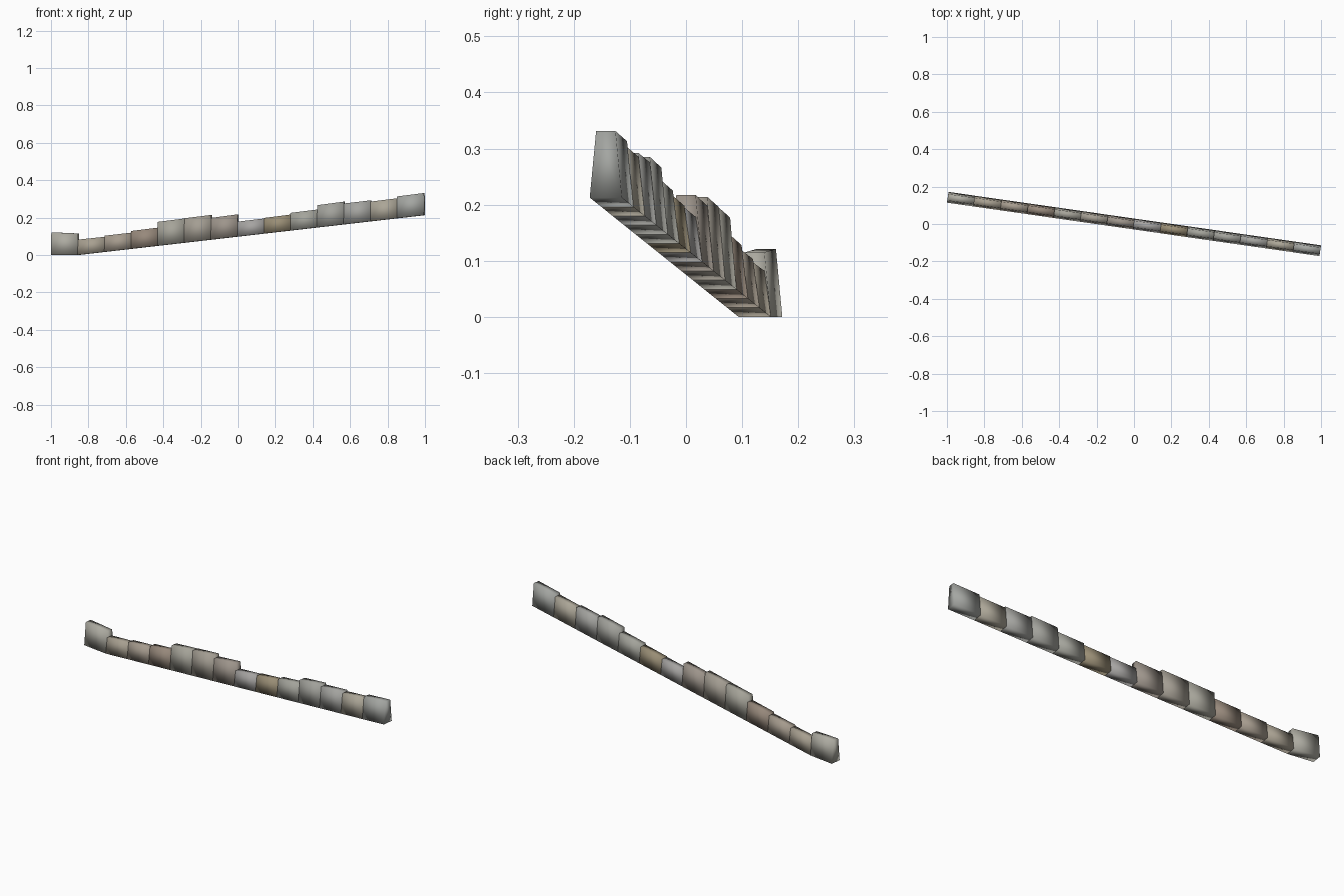
import bpy, bmesh
from mathutils import Vector

if "Cube" in bpy.data.objects:
    bpy.data.objects.remove(bpy.data.objects["Cube"])

# Row direction and the horizontal direction across the wall
ALONG = Vector((0.99, -0.142, 0)).normalized()
ACROSS = Vector((-ALONG.y, ALONG.x, 0))
HALF_LEN = 1.006
COUNT = 14
STEP = 2 * HALF_LEN / COUNT
BOTTOM_HALF, TOP_HALF = 0.029, 0.0175

# Top height at the left and right end, and colour of each stone
stones = [
    (0.121, 0.115, (0.42, 0.41, 0.36)),
    (0.082, 0.097, (0.39, 0.35, 0.28)),
    (0.103, 0.119, (0.38, 0.33, 0.27)),
    (0.128, 0.146, (0.31, 0.25, 0.20)),
    (0.177, 0.195, (0.38, 0.37, 0.32)),
    (0.196, 0.214, (0.37, 0.34, 0.29)),
    (0.198, 0.217, (0.34, 0.30, 0.26)),
    (0.178, 0.195, (0.38, 0.37, 0.36)),
    (0.198, 0.216, (0.32, 0.27, 0.18)),
    (0.225, 0.243, (0.37, 0.37, 0.33)),
    (0.266, 0.285, (0.36, 0.36, 0.33)),
    (0.275, 0.292, (0.37, 0.37, 0.35)),
    (0.285, 0.303, (0.41, 0.38, 0.31)),
    (0.313, 0.331, (0.37, 0.38, 0.36)),
]


def base_height(i):
    """Underside of the row: level under the first stone, then rising."""
    return max(0.0, (i - 1) * 0.2125 / (COUNT - 1))


def add_stone(i, top_left, top_right, colour):
    bm = bmesh.new()
    rings = []
    for end, top in ((i, top_left), (i + 1, top_right)):
        p = ALONG * (-HALF_LEN + end * STEP)
        z = base_height(end)
        section = ((-BOTTOM_HALF, z), (BOTTOM_HALF, z), (TOP_HALF, top), (-TOP_HALF, top))
        rings.append([bm.verts.new(p + ACROSS * w + Vector((0, 0, h))) for w, h in section])
    a, b = rings
    bm.faces.new(a)
    bm.faces.new(b[::-1])
    for k in range(4):
        n = (k + 1) % 4
        bm.faces.new((a[k], b[k], b[n], a[n]))
    bmesh.ops.recalc_face_normals(bm, faces=bm.faces)
    name = f"wall_stone_{i + 1:02d}"
    mesh = bpy.data.meshes.new(name)
    bm.to_mesh(mesh)
    bm.free()
    # Soft, worn look: smooth shading over the whole block
    mesh.shade_smooth()
    mat = bpy.data.materials.new(f"stone_{i + 1:02d}")
    mat.diffuse_color = (*colour, 1)
    mat.use_nodes = True
    mat.node_tree.nodes["Principled BSDF"].inputs["Base Color"].default_value = mat.diffuse_color
    mesh.materials.append(mat)
    bpy.context.collection.objects.link(bpy.data.objects.new(name, mesh))


for i, stone in enumerate(stones):
    add_stone(i, *stone)
